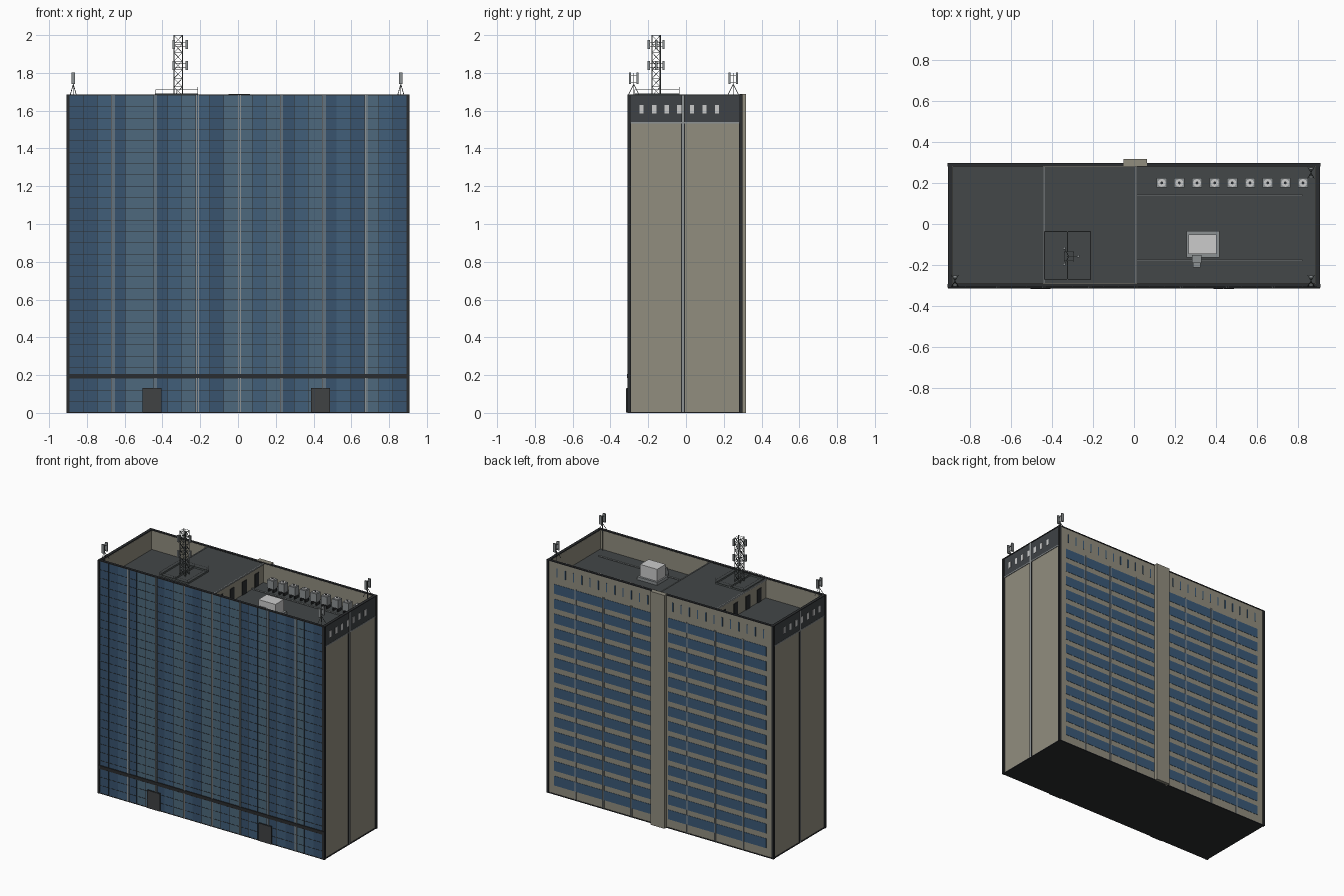
import bpy, bmesh, math
from mathutils import Vector, Matrix

if "Cube" in bpy.data.objects:
    bpy.data.objects.remove(bpy.data.objects["Cube"])


def mat(name, hexcol):
    c = [int(hexcol[i:i + 2], 16) / 255 for i in (0, 2, 4)]
    m = bpy.data.materials.new(name)
    m.diffuse_color = [((v + .055) / 1.055) ** 2.4 for v in c] + [1]
    m.use_nodes = True
    m.node_tree.nodes["Principled BSDF"].inputs["Base Color"].default_value = m.diffuse_color
    return m


TAN = mat("concrete", "918d7f")
DARK = mat("dark_trim", "2a2c2e")
ROOF = mat("roofing", "434748")
BAND = mat("charcoal_panel", "3e4246")
GREY = mat("metal", "8d9294")
LIGHT = mat("light_metal", "bcc0bd")
STEEL = mat("mast_steel", "5f6666")
DOOR = mat("door", "404244")
WIN = mat("window_blue", "3b5a78")
GLASS = [mat("glass_deep", "38546f"), mat("glass_mid", "415f7a"), mat("glass_pale", "4d697d")]


def part(name, m, boxes=(), struts=(), r=.002, sides=6):
    """One object from boxes (x0,x1,y0,y1,z0,z1) and round struts (a,b)."""
    bm = bmesh.new()
    for x0, x1, y0, y1, z0, z1 in boxes:
        M = Matrix.Translation(((x0 + x1) / 2, (y0 + y1) / 2, (z0 + z1) / 2))
        bmesh.ops.create_cube(bm, size=1, matrix=M @ Matrix.Diagonal((x1 - x0, y1 - y0, z1 - z0, 1)))
    for a, b in struts:
        a, b = Vector(a), Vector(b)
        d = b - a
        M = Matrix.Translation((a + b) / 2) @ d.to_track_quat('Z', 'Y').to_matrix().to_4x4()
        bmesh.ops.create_cone(bm, cap_ends=True, segments=sides, radius1=r, radius2=r,
                              depth=d.length, matrix=M)
    me = bpy.data.meshes.new(name)
    bm.to_mesh(me)
    bm.free()
    me.materials.append(m)
    ob = bpy.data.objects.new(name, me)
    bpy.context.collection.objects.link(ob)
    return ob


X, F, B, TOP, FL = .9, -.303, .293, 1.68, 1.54   # half width, front, back, parapet top, roof floor
PIL = [-.662 + .2235 * i for i in range(7)]      # facade bay lines

# Main body, parapet and base
part("body", TAN, [(-X, X, F, B, .004, FL)])
part("base_slab", DARK, [(-.905, .905, -.308, .297, 0, .006)])
part("parapet", TAN, [(-X, X, F, F + .015, FL, TOP), (-X, X, B - .015, B, FL, TOP),
                      (-X, -X + .015, F + .015, B - .015, FL, TOP),
                      (X - .015, X, F + .015, B - .015, FL, TOP)])
part("parapet_cap", DARK, [(-.907, .907, F - .005, F + .014, TOP, 1.686), (-.907, .907, B - .014, B + .004, TOP, 1.686),
                           (-.907, -.886, F, B, TOP, 1.686), (.886, .907, F, B, TOP, 1.686)])
part("corner_columns", DARK, [(s * .9 - .009, s * .9 + .009, y - .009, y + .009, 0, 1.685)
                              for s in (-1, 1) for y in (F + .002, B - .004)])

# Front curtain wall: tinted glass columns in three shades
tones = [0, 0, 1, 0, 2, 2, 0, 1, 2, 1, 0, 2, 2, 1, 2, 0, 1, 2, 0, 1, 0, 2, 1, 0]
w = 1.788 / 24
for t in range(3):
    part("front_glass_%d" % t, GLASS[t],
         [(-.894 + i * w, -.894 + (i + 1) * w, F - .004, F, .004, TOP)
          for i in range(24) if tones[i] == t])
part("front_grid", DARK,
     [(-.894, .894, F - .0055, F - .003, .06 * k - .0012, .06 * k + .0012) for k in range(1, 28)] +
     [(-.894 + i * w - .001, -.894 + i * w + .001, F - .0055, F - .003, .005, TOP) for i in range(1, 24)])
part("front_pilasters", GREY, [(x + s * .005 - .0025, x + s * .005 + .0025, F - .008, F, .005, 1.684)
                               for x in PIL for s in (-1, 1)])
part("front_canopy_band", DARK, [(-.907, .907, F - .010, F, .184, .206)])
doors = (-.455, .437)
part("front_doors", DOOR, [(x + s * .025 - .0242, x + s * .025 + .0242, -.317, F, .003, .13)
                           for x in doors for s in (-1, 1)])
part("door_frames", DARK, [(x - .051, x + .051, -.315, F, .002, .132) for x in doors])

# Back facade: ribbon windows, mullions, vent slots and the service shaft
pitch = .1067
spans = [(-.848, -.062), (.066, .848)]
part("back_windows", WIN, [(a, b, B - .002, B + .002, .065 + k * pitch, .134 + k * pitch)
                           for a, b in spans for k in range(14)])
part("back_mullions", GREY, [(x + s * .005 - .002, x + s * .005 + .002, B, B + .004, .006, 1.53)
                             for x in PIL if abs(x) > .1 for s in (-1, 1)])
part("back_slots", WIN, [(x - .004, x + .004, B - .002, B + .002, 1.575, 1.64)
                         for s in (-1, 1) for x in [s * (.1 + .066 * i) for i in range(12)]])
part("service_shaft", TAN, [(-.05, .063, B - .01, .317, 0, 1.688)])

# Side walls: charcoal top band with small windows, central pilaster
for s, side in ((-1, "left"), (1, "right")):
    def out(d, y0, y1, z0, z1):
        a, b = sorted((s * (X - .003), s * (X + d)))
        return (a, b, y0, y1, z0, z1)
    part(side + "_top_band", BAND, [out(.003, F + .008, B - .012, 1.54, 1.683)])
    part(side + "_band_sill", GREY, [out(.005, F + .008, B - .012, 1.532, 1.54)])
    part(side + "_band_windows", LIGHT, [out(.005, -.246 + .0665 * i, -.224 + .0665 * i, 1.585, 1.63)
                                         for i in range(7)])
    part(side + "_pilaster", GREY, [out(.006, -.022, -.010, .004, 1.683)])
    part(side + "_pilaster_joints", DARK, [out(.004, -.026, -.006, .004, 1.683)])

# Roof floors and raised plant block with doors on both sides
IF, IB = F + .015, B - .015
part("roof_floor", ROOF, [(-.885, .885, IF, IB, FL, FL + .004)])
part("plant_block", TAN, [(-.438, .008, IF, IB, FL, 1.672)])
part("plant_roof", ROOF, [(-.442, .012, IF, IB, 1.672, 1.68)])
part("plant_roof_trim", GREY, [(x - .003, x + .003, IF, IB, 1.674, 1.684) for x in (-.44, .011)])
part("plant_doors", DARK, [(x - .003, x + .003, y - .024, y + .024, FL, 1.64)
                           for x in (-.439, .009) for y in (-.21, -.08, .06, .2)])
part("roof_pipes", GREY, [(.012, .82, y - .004, y + .004, 1.55, 1.558) for y in (.14, -.177)])

# Row of condenser units with fan rings
units = [.135 + .086 * i for i in range(9)]
part("condenser_units", GREY, [(x - .025, x + .025, .177, .223, 1.57, 1.63) for x in units])
part("condenser_feet", DARK, [(x + s * .018 - .004, x + s * .018 + .004, .18, .22, FL, 1.57)
                              for x in units for s in (-1, 1)])
part("condenser_fans", LIGHT, struts=[((x, .2, 1.628), (x, .2, 1.635)) for x in units], r=.019, sides=16)
part("condenser_hubs", DARK, struts=[((x, .2, 1.63), (x, .2, 1.637)) for x in units], r=.007, sides=10)

# Large air handler with curb and duct
part("air_handler_curb", GREY, [(.256, .416, -.162, -.035, FL, 1.565), (.282, .328, -.19, -.15, FL, 1.61),
                                (.287, .323, -.212, -.19, FL, 1.58)])
part("air_handler", LIGHT, [(.266, .402, -.147, -.05, 1.565, 1.652)])

# Mast platform and guard rail
x0, x1, y0, y1 = -.437, -.213, -.272, -.035
part("mast_platform", STEEL, [(x0, x1, y, y + .005, 1.682, 1.692) for y in (y0, y1 - .005)] +
     [(x - .0025, x + .0025, y0, y1, 1.682, 1.692) for x in (x0, -.325, x1)])
corners = [(x0, y0), (x1, y0), (x1, y1), (x0, y1)]
rail = [((a[0], a[1], 1.71), (b[0], b[1], 1.71)) for a, b in zip(corners, corners[1:] + corners[:1])]
rail += [((x, y, 1.68), (x, y, 1.71)) for x in (x0, (x0 + x1) / 2, x1) for y in (y0, y1)]
rail += [((-.213, -.035, 1.68), (-.213, -.035, 1.725))]
part("platform_rail", GREY, struts=rail, r=.0013)

# Lattice mast: four legs, rings and zigzag bracing
cx, cy, h, n = -.317, -.158, .022, 7
ring = [(cx - h, cy - h), (cx + h, cy - h), (cx + h, cy + h), (cx - h, cy + h)]
dz = (1.998 - 1.68) / n
legs, brace = [((x, y, 1.68), (x, y, 2.0)) for x, y in ring], []
for i in range(4):
    a, b = ring[i], ring[(i + 1) % 4]
    for k in range(n):
        z = 1.68 + k * dz
        brace += [((*a, z + dz), (*b, z + dz)), ((*a, z), (*b, z + dz)), ((*b, z), (*a, z + dz))]
part("mast_legs", STEEL, struts=legs, r=.003)
part("mast_bracing", STEEL, struts=brace, r=.0013, sides=5)

# Mast antennas: three per tier on arms
arms, panels = [], []
for z in (1.84, 1.95):
    for k in range(3):
        t = math.radians(k * 120)
        px, py = cx + .045 * math.cos(t), cy + .045 * math.sin(t)
        arms += [((cx, cy, z + d), (px, py, z + d)) for d in (-.012, .012)]
        panels.append((px - .006, px + .006, py - .006, py + .006, z - .024, z + .024))
part("mast_antenna_arms", STEEL, struts=arms, r=.0015)
part("mast_antennas", GREY, panels)

# Corner antennas on tripods at three roof corners
for name, x, y in (("front_left", -.872, -.277), ("front_right", .862, -.277), ("back_right", .862, .25)):
    st = [((x, y, FL), (x, y, 1.8))]
    st += [((x, y, 1.74), (x + a, y + b, 1.684)) for a, b in ((-.016, -.028), (.016, -.028), (-.016, .028), (.016, .028))]
    st += [((x, y - .02, z), (x, y + .02, z)) for z in (1.75, 1.785)]
    part(name + "_tripod", STEEL, struts=st, r=.0018)
    part(name + "_antenna", GREY, [(x - .009, x + .009, y + s * .02 - .005, y + s * .02 + .005, 1.74, 1.803)
                                   for s in (-1, 1)])
